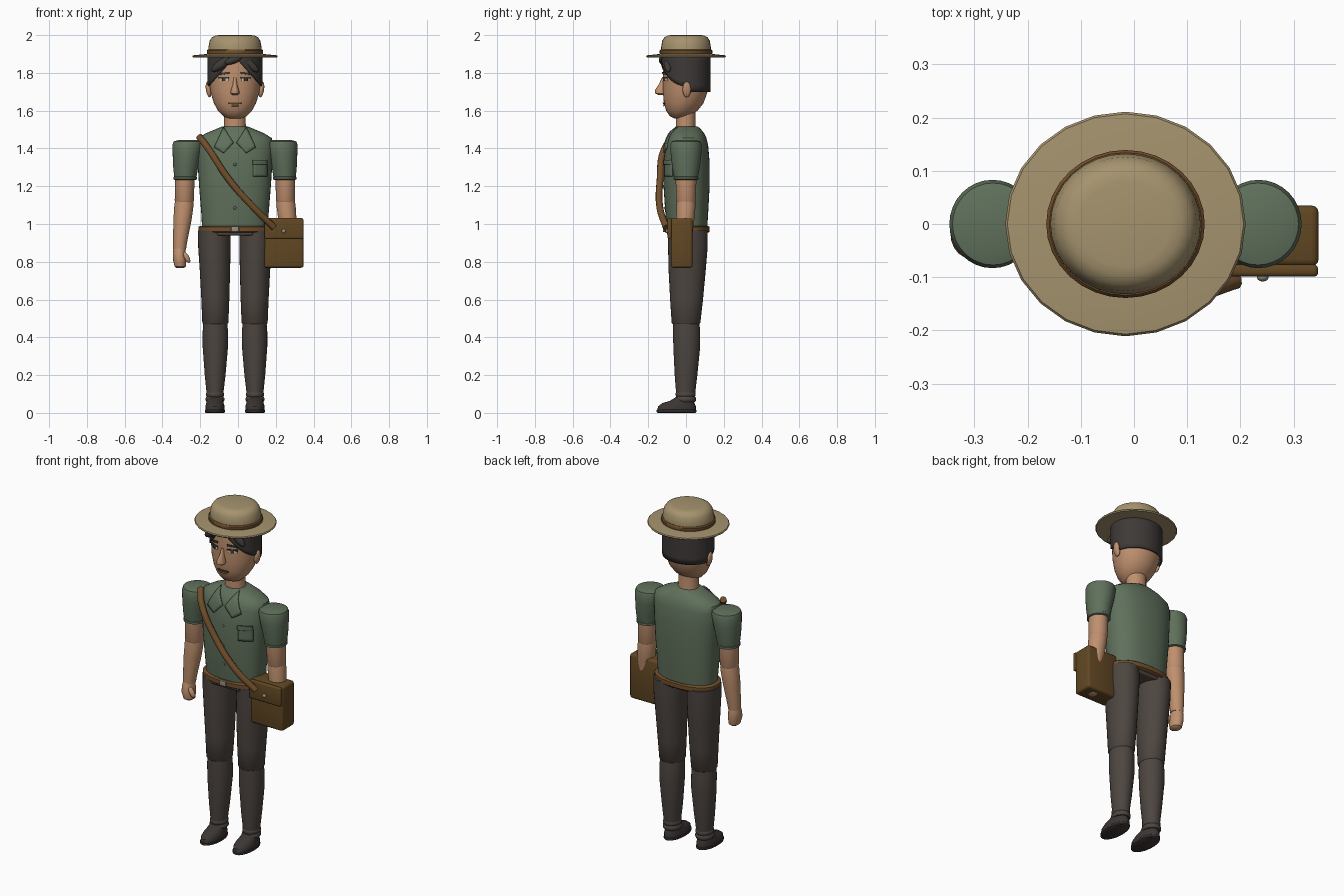
import bpy, bmesh, math
from mathutils import Vector

if "Cube" in bpy.data.objects:
    bpy.data.objects.remove(bpy.data.objects["Cube"])

CX = -0.016  # body centre line


def material(name, r, g, b):
    m = bpy.data.materials.new(name)
    m.use_nodes = True
    col = [(v / 255) ** 2.2 for v in (r, g, b)] + [1]
    m.diffuse_color = col
    m.node_tree.nodes["Principled BSDF"].inputs["Base Color"].default_value = col
    return m


HAT = material("hat tan", 164, 146, 110)
LEATHER = material("strap leather", 112, 80, 47)
BAG = material("bag brown", 98, 73, 40)
SKIN = material("skin", 190, 143, 110)
HAIR = material("hair charcoal", 64, 60, 58)
SHIRT = material("shirt green", 96, 112, 92)
TROUSER = material("trouser grey", 78, 71, 66)
SHOE = material("shoe dark", 62, 57, 55)
METAL = material("metal", 150, 142, 128)
WHITE = material("eye white", 205, 195, 180)


def finish(name, bm, mat, angle=40):
    me = bpy.data.meshes.new(name)
    bmesh.ops.recalc_face_normals(bm, faces=bm.faces)
    bm.to_mesh(me)
    bm.free()
    me.materials.append(mat)
    ob = bpy.data.objects.new(name, me)
    bpy.context.collection.objects.link(ob)
    bpy.ops.object.select_all(action="DESELECT")
    ob.select_set(True)
    bpy.context.view_layer.objects.active = ob
    bpy.ops.object.shade_smooth_by_angle(angle=math.radians(angle))
    return ob


def loft(name, x, rings, mat, p=2, n=32):
    """Stack of (z, shift x, centre y, rx, ry) rings with capped ends."""
    bm = bmesh.new()
    rows = []
    for z, dx, y, rx, ry in rings:
        row = []
        for i in range(n):
            a = math.tau * i / n
            c, s = math.cos(a), math.sin(a)
            row.append(bm.verts.new((x + dx + rx * math.copysign(abs(c) ** (2 / p), c),
                                     y + ry * math.copysign(abs(s) ** (2 / p), s), z)))
        rows.append(row)
    for lo, hi in zip(rows, rows[1:]):
        for i in range(n):
            j = (i + 1) % n
            bm.faces.new((lo[i], lo[j], hi[j], hi[i]))
    bm.faces.new(rows[0])
    bm.faces.new(rows[-1])
    return finish(name, bm, mat)


def ball(name, loc, size, mat, tilt=0):
    bm = bmesh.new()
    bmesh.ops.create_uvsphere(bm, u_segments=20, v_segments=12, radius=1)
    ob = finish(name, bm, mat, 60)
    ob.location, ob.scale, ob.rotation_euler = loc, size, (0, tilt, 0)
    return ob


def box(name, lo, hi, mat, bevel=0.01):
    bm = bmesh.new()
    bmesh.ops.create_cube(bm, size=1)
    for v in bm.verts:
        v.co = Vector([(a + b) / 2 + c * (b - a) for a, b, c in zip(lo, hi, v.co)])
    bmesh.ops.bevel(bm, geom=bm.edges[:], offset=bevel, segments=3, affect="EDGES", profile=0.5)
    return finish(name, bm, mat)


def front_y(rings, p, x, z):
    """Front surface of a loft at offset x and height z."""
    z = min(max(z, rings[0][0]), rings[-1][0])
    for a, b in zip(rings, rings[1:]):
        if a[0] <= z <= b[0]:
            t = (z - a[0]) / (b[0] - a[0])
            _, _, y, rx, ry = [u + (v - u) * t for u, v in zip(a, b)]
            return y - ry * max(0, 1 - min(1, abs(x / rx)) ** p) ** (1 / p)


def patch(name, rings, p, corners, mat, lift=0.003, thick=0.006, n=6):
    """Four-cornered plate that follows the front of a loft."""
    bm = bmesh.new()
    c = [Vector(q) for q in corners]
    grid = []
    for i in range(n + 1):
        for j in range(n + 1):
            q = c[0].lerp(c[1], i / n).lerp(c[3].lerp(c[2], i / n), j / n)
            grid.append(bm.verts.new((CX + q.x, front_y(rings, p, q.x, q.y) - lift, q.y)))
    for i in range(n):
        for j in range(n):
            k = i * (n + 1) + j
            bm.faces.new((grid[k], grid[k + 1], grid[k + n + 2], grid[k + n + 1]))
    ob = finish(name, bm, mat)
    mod = ob.modifiers.new("thickness", "SOLIDIFY")
    mod.thickness, mod.offset = thick, 0
    return ob


def rect(x, z, w, h, slant=0):
    return [(x - w, z - h - slant), (x + w, z - h + slant), (x + w, z + h + slant), (x - w, z + h - slant)]


# Hat
loft("hat_brim", CX, [(1.882, 0, 0, .222, .207), (1.888, 0, 0, .226, .211), (1.893, 0, 0, .222, .207),
                      (1.9, 0, 0, .15, .14)], HAT, n=24)
loft("hat_crown", CX, [(1.89, 0, 0, .142, .132), (1.935, 0, 0, .141, .132), (1.97, 0, 0, .134, .126),
                       (1.988, 0, 0, .122, .114), (1.997, 0, 0, .105, .098), (2, 0, 0, .085, .08)], HAT)
loft("hat_band", CX, [(1.897, 0, 0, .146, .136), (1.902, 0, 0, .149, .139), (1.918, 0, 0, .149, .139),
                      (1.924, 0, 0, .143, .134)], LEATHER)

# Head and face
HEAD = [(1.558, 0, -.035, .03, .025), (1.57, 0, -.032, .06, .053), (1.6, 0, -.022, .09, .083),
        (1.64, 0, -.012, .112, .105), (1.7, 0, -.004, .13, .118), (1.78, 0, 0, .137, .122),
        (1.85, 0, 0, .136, .122), (1.9, 0, 0, .128, .117)]
loft("head", CX, HEAD, SKIN, n=40)
loft("neck", CX, [(1.48, 0, 0, .06, .055), (1.53, 0, -.002, .057, .052), (1.61, 0, -.002, .057, .052)], SKIN)
loft("nose", CX, [(1.682, 0, -.125, .012, .02), (1.692, 0, -.133, .024, .03), (1.71, 0, -.132, .021, .032),
                  (1.74, 0, -.122, .011, .022), (1.775, 0, -.115, .008, .012)], SKIN, n=16)
patch("mouth", HEAD, 2, rect(0, 1.64, .033, .004), BAG)
patch("lower_lip", HEAD, 2, rect(0, 1.628, .018, .004), SKIN, .004)
for s, side in ((-1, "right"), (1, "left")):
    patch(side + "_eye", HEAD, 2, rect(s * .058, 1.765, .024, .009), WHITE, .002, .004)
    patch(side + "_iris", HEAD, 2, rect(s * .058, 1.765, .009, .009), HAIR, .004, .004)
    patch(side + "_eyelid", HEAD, 2, rect(s * .058, 1.775, .027, .004), HAIR, .004, .004)
    patch(side + "_brow", HEAD, 2, rect(s * .06, 1.797, .03, .005, -s * .004), HAIR, .004)
    ball(side + "_ear", (CX + s * .14, .004, 1.712), (.014, .022, .042), SKIN, s * .15)

# Hair shell with an arched hairline
bm = bmesh.new()
SEG, ROWS = 64, 6
rows = []
for k in range(ROWS + 1):
    row = []
    for i in range(SEG):
        a = math.tau * i / SEG
        x, y = .141 * math.cos(a), .127 * math.sin(a)
        low = 1.7 if y > .02 else 1.885 - 1.1 * abs(x)
        row.append(bm.verts.new((CX + x, y, low + (1.897 - low) * k / ROWS)))
    rows.append(row)
for lo, hi in zip(rows, rows[1:]):
    for i in range(SEG):
        j = (i + 1) % SEG
        bm.faces.new((lo[i], lo[j], hi[j], hi[i]))
hair = finish("hair", bm, HAIR, 60)
mod = hair.modifiers.new("thickness", "SOLIDIFY")
mod.thickness, mod.offset = .008, 0
ball("right_fringe_lock", (CX - .062, -.106, 1.853), (.075, .026, .026), HAIR, -.6)
ball("left_fringe_lock", (CX + .075, -.094, 1.85), (.065, .022, .022), HAIR, .75)
ball("centre_fringe_lock", (CX - .01, -.122, 1.868), (.05, .022, .02), HAIR, -.35)

# Shirt
TORSO = [(.975, 0, .006, .174, .106), (1.05, 0, .004, .178, .113), (1.2, 0, .003, .19, .122),
         (1.34, 0, .003, .199, .121), (1.42, 0, .005, .203, .112), (1.455, 0, .006, .195, .102),
         (1.48, 0, .006, .155, .09), (1.505, 0, .006, .095, .07), (1.515, 0, .004, .07, .06)]
loft("shirt_body", CX, TORSO, SHIRT, 2.3, 40)
for s, side in ((-1, "right"), (1, "left")):
    patch(side + "_collar", TORSO, 2.3, [(s * .06, 1.512), (s * .11, 1.405), (s * .06, 1.375), (s * .008, 1.43)],
          SHIRT, .006, .009)
patch("chest_pocket", TORSO, 2.3, rect(.132, 1.295, .036, .044), SHIRT, .005, .009)
patch("pocket_flap", TORSO, 2.3, rect(.132, 1.328, .038, .012), SHIRT, .01, .008)
for z in (1.315, 1.2, 1.085):
    ball("shirt_button", (CX, front_y(TORSO, 2.3, 0, z), z), (.008, .004, .008), SHIRT)

# Belt
loft("belt", CX, [(.955, 0, .005, .188, .114), (.96, 0, .005, .194, .12), (.984, 0, .005, .194, .12),
                  (.99, 0, .005, .186, .113)], LEATHER, 2.3, 40)
box("belt_buckle", (CX - .02, -.122, .958), (CX + .02, -.108, .988), METAL, .003)
box("trouser_seat", (CX - .095, -.1, .938), (CX + .095, .1, .97), TROUSER)

# Arms and legs, mirrored about the centre line
for s, side in ((-1, "right"), (1, "left")):
    def limb(name, rings, mat, **kw):
        loft(side + "_" + name, CX, [(z, s * d, y, rx, ry) for z, d, y, rx, ry in rings], mat, **kw)

    limb("sleeve", [(1.24, .263, 0, .058, .062), (1.3, .261, 0, .066, .073), (1.37, .254, 0, .076, .081),
                    (1.42, .25, 0, .081, .083), (1.437, .249, 0, .076, .077), (1.445, .247, 0, .05, .05)], SHIRT)
    limb("sleeve_cuff", [(1.234, .263, 0, .056, .06), (1.237, .263, 0, .062, .066), (1.249, .263, 0, .062, .066),
                         (1.252, .263, 0, .058, .062)], SHIRT)
    limb("upper_arm", [(1.115, .268, 0, .047, .048), (1.125, .268, 0, .051, .053), (1.26, .265, 0, .051, .055)], SKIN)
    limb("forearm", [(.865, .293, -.012, .034, .036), (.9, .291, -.01, .037, .039), (1.02, .278, -.004, .048, .048),
                     (1.1, .27, 0, .051, .051), (1.135, .268, 0, .046, .046)], SKIN)
    limb("hand", [(.766, .29, -.016, .018, .022), (.775, .29, -.017, .03, .036), (.815, .293, -.018, .036, .046),
                  (.85, .295, -.014, .034, .04), (.88, .294, -.012, .03, .034)], SKIN, n=20)
    ball(side + "_thumb", (CX + s * .256, -.042, .823), (.014, .016, .032), SKIN, s * .5)

    limb("thigh", [(.47, .104, 0, .064, .07), (.477, .104, 0, .069, .076), (.6, .104, .003, .074, .087),
                   (.75, .106, .006, .08, .098), (.88, .109, .01, .086, .105), (.965, .11, .01, .086, .105)], TROUSER)
    limb("calf", [(.1, .106, -.002, .044, .05), (.2, .105, 0, .055, .06), (.35, .104, .004, .067, .071),
                  (.43, .104, .003, .067, .072), (.5, .104, 0, .062, .069)], TROUSER)
    for z, r in ((.098, .048), (.072, .05)):
        limb("ankle_roll", [(z - .014, .106, -.002, r - .006, r), (z - .006, .106, -.002, r, r + .005),
                            (z + .006, .106, -.002, r, r + .005), (z + .014, .106, -.002, r - .006, r)], TROUSER)
    limb("shoe_sole", [(0, .106, -.05, .048, .1), (.004, .106, -.05, .053, .105), (.014, .106, -.05, .053, .105),
                       (.017, .106, -.05, .05, .102)], SHOE)
    limb("shoe_upper", [(.012, .106, -.05, .05, .102), (.035, .106, -.048, .051, .1), (.052, .106, -.04, .046, .085),
                        (.064, .106, -.022, .043, .062), (.085, .106, -.004, .042, .048)], SHOE)

# Shoulder bag
box("bag_body", (.137, -.08, .768), (.347, .035, 1.03), BAG, .014)
box("bag_flap", (.14, -.099, .922), (.346, -.076, 1.031), BAG, .008)
ball("bag_stud", (.242, -.1, .962), (.011, .008, .011), METAL)

# Strap across the chest: a flattened swept curve
cu = bpy.data.curves.new("shoulder_strap", "CURVE")
cu.dimensions = "3D"
path = [(-.205, -.055, 1.462), (-.165, -.108, 1.41), (-.04, -.138, 1.225), (.085, -.138, 1.085), (.19, -.105, .982)]
sp = cu.splines.new("BEZIER")
sp.bezier_points.add(len(path) - 1)
for pt, co in zip(sp.bezier_points, path):
    pt.co = co
    pt.handle_left_type = pt.handle_right_type = "AUTO"
cu.bevel_depth, cu.bevel_resolution, cu.use_fill_caps = .018, 3, True
cu.materials.append(LEATHER)
bpy.context.collection.objects.link(bpy.data.objects.new("shoulder_strap", cu))
